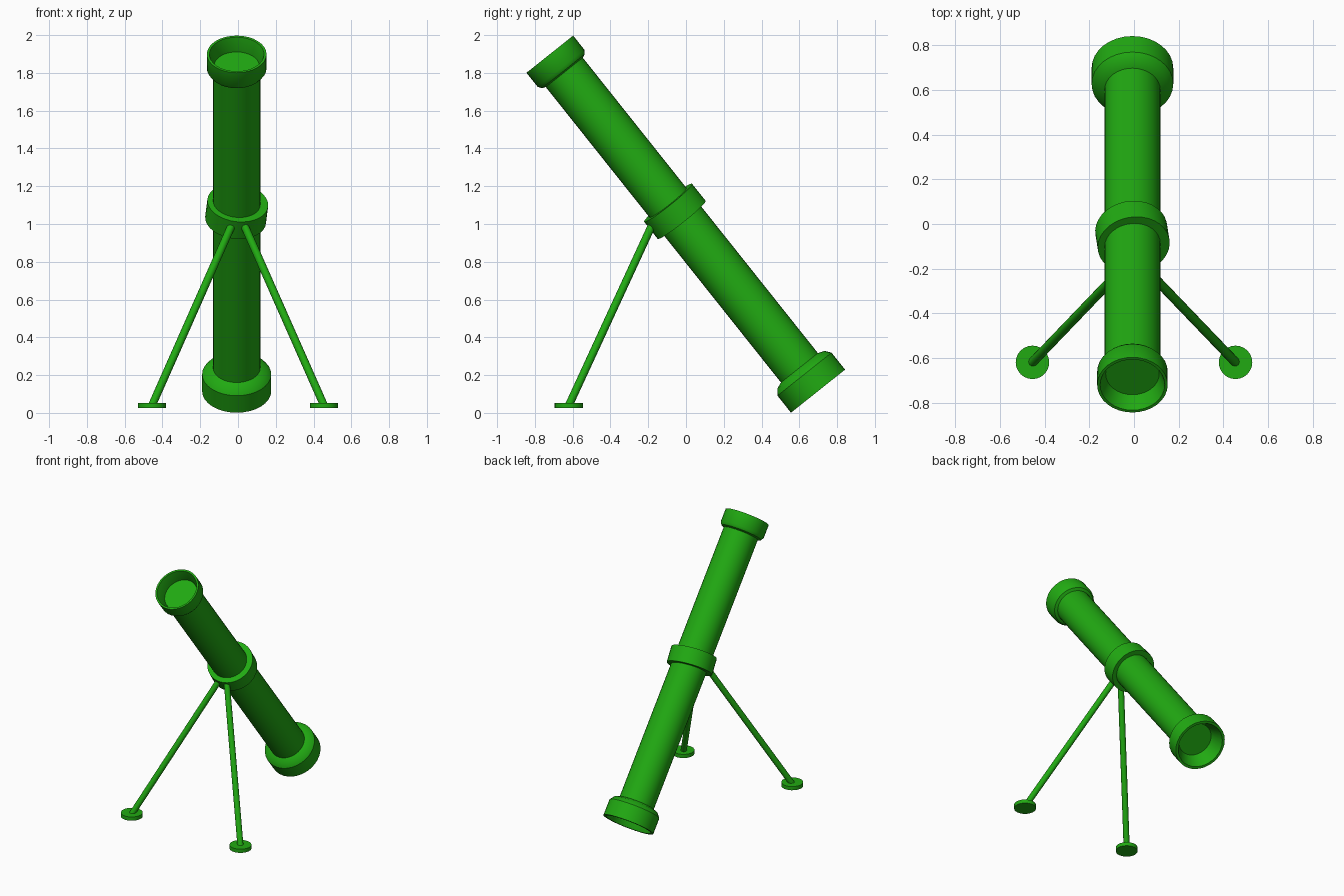
import bpy, math
from mathutils import Vector, Matrix

if "Cube" in bpy.data.objects:
    bpy.data.objects.remove(bpy.data.objects["Cube"])

green = bpy.data.materials.new("green_paint")
green.diffuse_color = (0.015, 0.40, 0.006, 1)
green.use_nodes = True
green.node_tree.nodes["Principled BSDF"].inputs["Base Color"].default_value = green.diffuse_color

# Barrel axis, from the base plate end to the muzzle
BASE = Vector((-0.007, 0.699, 0.115))
MUZZLE = Vector((-0.007, -0.721, 1.899))
AXIS = (MUZZLE - BASE).normalized()
LENGTH = (MUZZLE - BASE).length


def lathe(name, profile, origin, direction, closed=False, sides=32):
    """Revolve (radius, height) points around an axis; radius 0 makes a pole."""
    turn = Vector((0, 0, 1)).rotation_difference(direction).to_matrix().to_4x4()
    place = Matrix.Translation(origin) @ turn
    verts, faces, rings = [], [], []
    for r, h in profile:
        n = 1 if r == 0 else sides
        rings.append([len(verts) + i for i in range(n)])
        for i in range(n):
            a = 2 * math.pi * i / sides
            verts.append(place @ Vector((r * math.cos(a), r * math.sin(a), h)))
    pairs = list(zip(rings, rings[1:]))
    if closed:
        pairs.append((rings[-1], rings[0]))
    for a, b in pairs:
        for i in range(sides):
            j = (i + 1) % sides
            quad = [a[i % len(a)], a[j % len(a)], b[j % len(b)], b[i % len(b)]]
            faces.append(list(dict.fromkeys(quad)))
    mesh = bpy.data.meshes.new(name)
    mesh.from_pydata(verts, [], faces)
    mesh.materials.append(green)
    obj = bpy.data.objects.new(name, mesh)
    bpy.context.collection.objects.link(obj)
    bpy.ops.object.select_all(action='DESELECT')
    obj.select_set(True)
    bpy.context.view_layer.objects.active = obj
    bpy.ops.object.shade_smooth_by_angle(angle=math.radians(35))
    return obj


def cylinder(name, radius, start, end, sides=32):
    d = end - start
    h = d.length
    return lathe(name, [(0, 0), (radius, 0), (radius, h), (0, h)],
                 start, d.normalized(), sides=sides)


# Main tube, its end caps recessed inside the collars
cylinder("barrel", 0.125, BASE + AXIS * 0.09, MUZZLE - AXIS * 0.08)

# Open collars with a short shoulder down to the tube
lathe("base_collar", [(0.12, 0.09), (0.165, 0.0), (0.183, 0.0), (0.183, 0.115),
                      (0.16, 0.145), (0.12, 0.16)], BASE, AXIS, closed=True)
lathe("muzzle_collar", [(0.12, 0.08), (0.145, 0.0), (0.158, 0.0), (0.158, 0.095),
                        (0.145, 0.115), (0.12, 0.125)], MUZZLE, -AXIS, closed=True)

# Clamp ring, slightly skewed on the tube
ring_axis = (AXIS + Vector((0.10, 0, 0))).normalized()
lathe("clamp_ring", [(0.115, -0.058), (0.162, -0.058), (0.162, 0.058), (0.115, 0.058)],
      BASE + AXIS * 1.217, ring_axis, closed=True)

# Bipod legs with round feet
for side, s in (("left", -1), ("right", 1)):
    foot = Vector((s * 0.455, -0.62, 0.025))
    cylinder(side + "_leg", 0.021, foot + Vector((0, 0, 0.015)),
             Vector((s * 0.028, -0.175, 1.005)), sides=16)
    cylinder(side + "_foot", 0.075, foot, foot + Vector((0, 0, 0.028)), sides=24)
